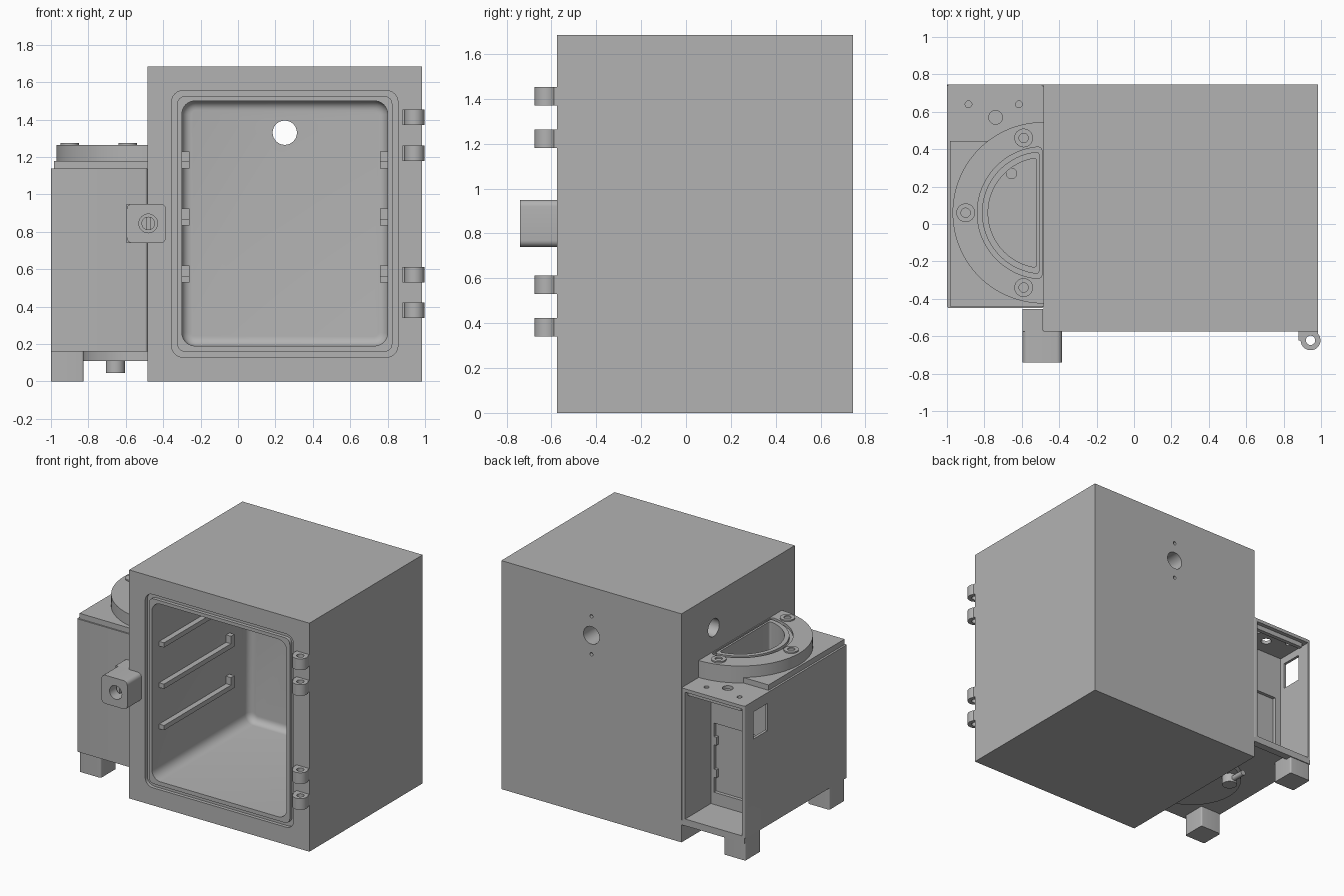
import bpy, bmesh, math
from mathutils import Vector

if "Cube" in bpy.data.objects:
    bpy.data.objects.remove(bpy.data.objects["Cube"], do_unlink=True)

grey = bpy.data.materials.new("light_grey")
grey.use_nodes = True
grey.diffuse_color = (0.45, 0.45, 0.45, 1)
grey.node_tree.nodes["Principled BSDF"].inputs["Base Color"].default_value = (0.45, 0.45, 0.45, 1)

parts, cutters = [], []
PLACE = {"x": lambda u, v, w: (w, u, v), "y": lambda u, v, w: (u, w, v), "z": lambda u, v, w: (u, v, w)}


def prism(name, pts, lo, hi, axis="z", r=0.0, end_r=0.0, helper=False):
    """Extrude an outline along an axis, rounding its sharp corners by r and its far end by end_r."""
    bm = bmesh.new()
    place = PLACE[axis]
    low = [bm.verts.new(place(u, v, lo)) for u, v in pts]
    high = [bm.verts.new(place(u, v, hi)) for u, v in pts]
    n = len(pts)
    bm.faces.new(low)
    bm.faces.new(high)
    for i in range(n):
        j = (i + 1) % n
        bm.faces.new((low[i], low[j], high[j], high[i]))
    bmesh.ops.recalc_face_normals(bm, faces=bm.faces)
    k = "xyz".index(axis)
    if r:
        edges = [e for e in bm.edges if abs(e.verts[0].co[k] - e.verts[1].co[k]) > 1e-4
                 and e.calc_face_angle(0) > 0.8]
        bmesh.ops.bevel(bm, geom=edges, offset=r, segments=6, profile=0.5, affect="EDGES")
    if end_r:
        edges = [e for e in bm.edges if all(abs(v.co[k] - hi) < 1e-4 for v in e.verts)]
        bmesh.ops.bevel(bm, geom=edges, offset=end_r, segments=6, profile=0.5, affect="EDGES")
    mesh = bpy.data.meshes.new(name)
    bm.to_mesh(mesh)
    bm.free()
    mesh.materials.append(grey)
    ob = bpy.data.objects.new(name, mesh)
    bpy.context.scene.collection.objects.link(ob)
    ob.hide_render = helper
    (cutters if helper else parts).append(ob)
    return ob


def rect(u0, u1, v0, v1):
    return [(u0, v0), (u1, v0), (u1, v1), (u0, v1)]


def circle(u, v, r, n=32):
    return [(u + r * math.cos(math.tau * i / n), v + r * math.sin(math.tau * i / n)) for i in range(n)]


def half_round(right, r, n=48):
    """D-shaped outline with its flat side at x = right."""
    a = math.acos((right + 0.485) / r)
    return [(-0.485 + r * math.cos(t), 0.06 + r * math.sin(t))
            for t in (a + (math.tau - 2 * a) * i / n for i in range(n + 1))]


def cut(ob, *tools):
    for tool in tools:
        mod = ob.modifiers.new("cut", "BOOLEAN")
        mod.operation, mod.solver, mod.object = "DIFFERENCE", "EXACT", tool
    bpy.context.view_layer.update()
    mesh = bpy.data.meshes.new_from_object(ob.evaluated_get(bpy.context.evaluated_depsgraph_get()))
    ob.modifiers.clear()
    ob.data = mesh


def cutter(*args, **kw):
    return prism("cutter", *args, helper=True, **kw)


def ring_cutter(outer, inner, lo, hi, axis, r_out, r_in):
    ring = cutter(outer, lo, hi, axis=axis, r=r_out)
    cut(ring, cutter(inner, lo - 0.1, hi + 0.1, axis=axis, r=r_in))
    return ring


# Cabinet with rounded chamber, seal groove and ports
cabinet = prism("cabinet", rect(-0.485, 0.985, -0.575, 0.745), 0, 1.685)
cut(cabinet,
    cutter(rect(-0.30, 0.80, 0.19, 1.50), -0.7, 0.56, axis="y", r=0.07, end_r=0.05),
    ring_cutter(rect(-0.355, 0.855, 0.13, 1.555), rect(-0.325, 0.825, 0.16, 1.525),
                -0.7, -0.55, "y", 0.06, 0.04),
    cutter(circle(0.25, 1.33, 0.065), 0.4, 0.9, axis="y"),
    cutter(circle(0.37, 1.44, 0.065), -0.6, -0.2, axis="x"),
    *[cutter(circle(0.25, 1.33 + s * 0.14, 0.013, 16), 0.7, 0.9, axis="y") for s in (-1, 1)])

# Shelf rails with a raised stop at the back
for z in (0.53, 0.835, 1.14):
    for side, x0, x1 in (("right", -0.305, -0.26), ("left", 0.76, 0.805)):
        prism("shelf_rail_" + side,
              [(-0.49, z), (0.33, z), (0.33, z + 0.09), (0.29, z + 0.09), (0.29, z + 0.035), (-0.49, z + 0.035)],
              x0, x1, axis="x")

# Door hinge knuckles
for z in (0.34, 0.53, 1.18, 1.37):
    bore = cutter(circle(0.944, -0.622, 0.025), z - 0.1, z + 0.2)
    for name, outline in (("hinge_base", rect(0.88, 0.985, -0.622, -0.57)),
                          ("hinge_knuckle", circle(0.944, -0.622, 0.053))):
        cut(prism(name, outline, z, z + 0.083), bore)

# Latch block with lock barrel
latch = prism("latch_block", rect(-0.595, -0.385, 0.74, 0.95), -0.74, -0.57, axis="y", r=0.03)
cut(latch, cutter(circle(-0.48, 0.845, 0.05), -0.8, -0.62, axis="y"))
prism("latch_mount", rect(-0.595, -0.487, 0.74, 0.95), -0.575, -0.455, axis="y")
barrel = prism("lock_barrel", circle(-0.48, 0.845, 0.036), -0.68, -0.61, axis="y")
cut(barrel, cutter(rect(-0.49, -0.47, 0.78, 0.91), -0.75, -0.65, axis="y"))

# Side housing: half-round well, open rear bay, window and service holes
well = cutter(half_round(-0.52, 0.295), 0.20, 1.5, r=0.02)
housing = prism("side_housing", rect(-1.0, -0.485, -0.45, 0.745), 0.16, 1.14, r=0.012)
cut(housing, well,
    cutter(rect(-0.98, -0.515, 0.18, 1.115), 0.445, 0.9, axis="y"),
    cutter(rect(-0.93, -0.54, 0.27, 0.78), 0.42, 0.5, axis="y"),
    cutter(rect(0.48, 0.64, 0.86, 1.06), -1.1, -0.9, axis="x"),
    *[cutter(circle(x, y, r, 20), 1.0, 1.3)
      for x, y, r in ((-0.885, 0.64, 0.018), (-0.615, 0.64, 0.018), (-0.74, 0.57, 0.037))])
prism("bay_lip_top", rect(-0.95, -0.49, 0.685, 0.715), 1.08, 1.12)
prism("bay_lip_bottom", rect(-1.0, -0.485, 0.69, 0.745), 0.13, 0.165)
for z in (0.38, 0.62):
    prism("bay_panel_tab", rect(-0.56, -0.535, z, z + 0.06), 0.42, 0.445, axis="y")
cut(prism("housing_lid", rect(-0.985, -0.485, -0.44, 0.445), 1.135, 1.18), well)

# Half-round flange with seal groove and three screw bosses
flange = prism("well_flange", half_round(-0.4851, 0.485, 64), 1.14, 1.265)
cut(flange, well, ring_cutter(half_round(-0.492, 0.353), half_round(-0.505, 0.328), 1.245, 1.4, "z", 0.025, 0.02))
for x, y in ((-0.9, 0.06), (-0.59, 0.46), (-0.59, -0.34)):
    boss = prism("flange_boss", circle(x, y, 0.05), 1.26, 1.275)
    cut(boss, cutter(circle(x, y, 0.025, 20), 1.2, 1.4))

# Underside: well base, drain fitting, outlet and feet
prism("well_base", half_round(-0.4851, 0.345), 0.11, 0.165)
prism("drain_fitting", circle(-0.655, 0.27, 0.052), 0.045, 0.12)
prism("drain_outlet", circle(-0.655, 0.078, 0.02, 20), 0.27, 0.42, axis="y")
prism("drain_inlet", circle(-0.655, 0.27, 0.03, 20), 0.19, 0.21)
for name, y in (("front_foot", -0.42), ("back_foot", 0.56)):
    prism(name, rect(-1.0, -0.825, y, y + 0.178), 0, 0.165, r=0.012)

# Tidy up helpers and shade
for ob in cutters:
    bpy.data.objects.remove(ob, do_unlink=True)
bpy.ops.object.select_all(action="DESELECT")
for ob in parts:
    ob.select_set(True)
bpy.context.view_layer.objects.active = cabinet
bpy.ops.object.shade_smooth_by_angle(angle=math.radians(35))
